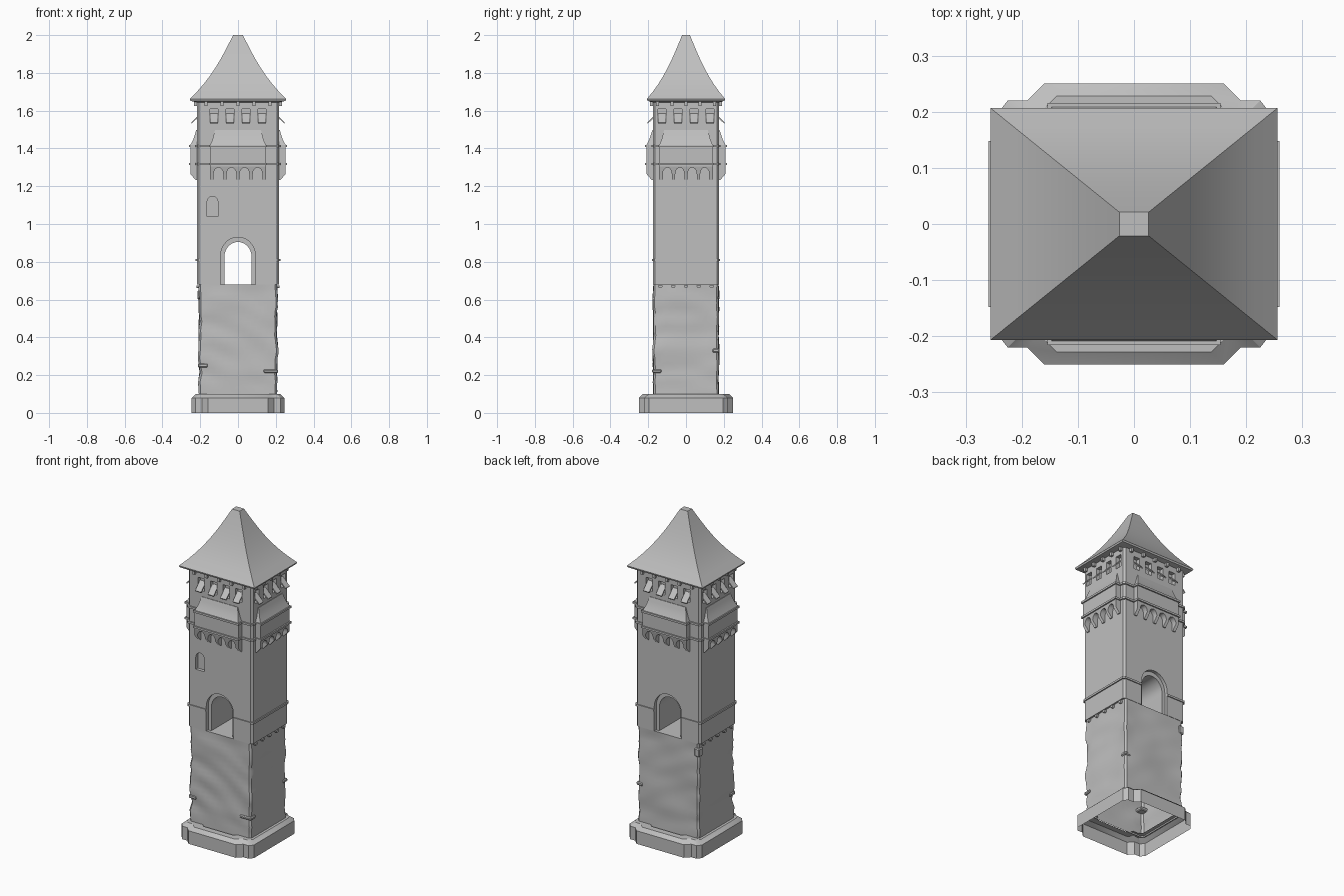
import bpy, bmesh, math
from mathutils import Vector, Matrix, noise

cube = bpy.data.objects.get("Cube")
if cube:
    bpy.data.objects.remove(cube)

stone = bpy.data.materials.new("grey_stone")
stone.use_nodes = True
GREY = (0.52, 0.52, 0.52, 1)
stone.diffuse_color = GREY
stone.node_tree.nodes["Principled BSDF"].inputs["Base Color"].default_value = GREY

HX, HY = 0.218, 0.175          # half width and depth of the shaft
SIDES = [("front", 0, HY, 0.148), ("right", 90, HX, 0.142),
         ("back", 180, HY, 0.148), ("left", 270, HX, 0.142)]


def finish(name, bm, angle=30):
    bmesh.ops.recalc_face_normals(bm, faces=bm.faces)
    me = bpy.data.meshes.new(name)
    bm.to_mesh(me)
    bm.free()
    me.materials.append(stone)
    me.shade_smooth()
    me.set_sharp_from_angle(angle=math.radians(angle))
    ob = bpy.data.objects.new(name, me)
    bpy.context.collection.objects.link(ob)
    return ob


def loft(bm, rings, caps=(True, True)):
    vs = [[bm.verts.new(p) for p in r] for r in rings]
    n = len(vs[0])
    for a, b in zip(vs, vs[1:]):
        for i in range(n):
            j = (i + 1) % n
            bm.faces.new((a[i], a[j], b[j], b[i]))
    if caps[0]:
        bm.faces.new(vs[0][::-1])
    if caps[1]:
        bm.faces.new(vs[-1])
    return vs


def rect(hx, hy, z, c=0.0):
    # rectangle ring, with corners cut by c
    if not c:
        return [(-hx, -hy, z), (hx, -hy, z), (hx, hy, z), (-hx, hy, z)]
    out = []
    for sx, sy in ((-1, -1), (1, -1), (1, 1), (-1, 1)):
        pair = [(sx * hx, sy * (hy - c), z), (sx * (hx - c), sy * hy, z)]
        out += pair if sx * sy > 0 else pair[::-1]
    return out


def box(bm, u, d, z):
    # box between pairs of limits; d is the distance out towards the front
    loft(bm, [[(u[0], -d[0], h), (u[1], -d[0], h), (u[1], -d[1], h), (u[0], -d[1], h)] for h in z])


def arch(u, w, z0, spring, top, steps=14):
    arc = [(u + w * math.cos(math.pi * i / steps),
            spring + (top - spring) * math.sin(math.pi * i / steps)) for i in range(steps + 1)]
    return [(u - w, z0), (u + w, z0)] + arc


def prism(bm, outline, d0, d1):
    return loft(bm, [[(u, -d, z) for u, z in outline] for d in (d0, d1)])


def turn(bm, degrees):
    bm.transform(Matrix.Rotation(math.radians(degrees), 4, 'Z'))


def carve(ob, cutters):
    for c in cutters:
        m = ob.modifiers.new("cut", 'BOOLEAN')
        m.operation = 'DIFFERENCE'
        m.solver = 'EXACT'
        m.object = c
    deps = bpy.context.evaluated_depsgraph_get()
    me = bpy.data.meshes.new_from_object(ob.evaluated_get(deps))
    ob.modifiers.clear()
    ob.data = me
    me.shade_smooth()
    me.set_sharp_from_angle(angle=math.radians(30))


# Plinth with notched corners and a bevelled top, open underneath
def plinth_ring(z, s):
    quarter = [(0.16, 0.25), (0.19, 0.22), (0.225, 0.22), (0.245, 0.195)]
    pts = []
    for sx, sy in ((1, 1), (-1, 1), (-1, -1), (1, -1)):
        q = [(sx * (x - s), sy * (y - s), z) for x, y in quarter]
        pts += q[::-1] if sx * sy > 0 else q
    return pts


bm = bmesh.new()
vs = loft(bm, [plinth_ring(0, 0), plinth_ring(0.08, 0), plinth_ring(0.1, 0.022),
               plinth_ring(0.1, 0.06)], (False, False))
finish("plinth", bm)

# Worn lower shaft: fine rings pushed in and out by stretched noise
LX, LY, NU, NZ = 0.207, 0.173, 12, 24
rings = []
for k in range(NZ + 1):
    z = 0.09 + 0.59 * k / NZ
    corners = [Vector(p) for p in rect(LX, LY, z, 0.01)]
    ring = []
    for i, a in enumerate(corners):
        b = corners[(i + 1) % len(corners)]
        n = NU if i % 2 == 1 else 1
        ring += [a.lerp(b, t / n) for t in range(n)]
    fade = min(1, k / 4, (NZ - k) / 2)
    for p in ring:
        fold = noise.noise(Vector((p.x * 5, p.y * 5, p.z * 11 + p.x * 4))) * 0.009
        corner = abs(p.x) > LX - 0.03 and abs(p.y) > LY - 0.03
        chip = noise.noise(Vector((p.x * 9, p.y * 9, p.z * 30))) * 0.006 if corner else 0
        s = 1 + (fold + chip) * fade / 0.2
        p.x, p.y = p.x * s, p.y * s
    rings.append(ring)
bm = bmesh.new()
loft(bm, rings, (False, True))
finish("lower_shaft", bm, 35)

# Broken stones at the lower corners
bm = bmesh.new()
box(bm, (0.135, 0.213), (0.13, 0.18), (0.212, 0.23))
box(bm, (-0.212, -0.16), (0.13, 0.178), (0.24, 0.262))
box(bm, (0.17, 0.213), (-0.178, -0.14), (0.32, 0.34))
box(bm, (-0.214, -0.18), (-0.178, -0.14), (0.6, 0.65))
bmesh.ops.bevel(bm, geom=bm.edges[:], offset=0.005, segments=1, affect='EDGES')
finish("chipped_corner_stones", bm)

# Cutters for the passage, its stepped surround, the small window and the top windows
bm = bmesh.new()
prism(bm, arch(0, 0.072, 0.6, 0.825, 0.905), -0.4, 0.4)
passage = finish("passage_cutter", bm)

bm = bmesh.new()
for s in (-1, 1):
    prism(bm, arch(0, 0.093, 0.6, 0.83, 0.93), s * (HY - 0.02), s * 0.4)
surround = finish("surround_cutter", bm)

bm = bmesh.new()
prism(bm, arch(-0.135, 0.029, 1.04, 1.115, 1.147, 8), HY - 0.02, 0.4)
WINDOWS = [-0.127, -0.0425, 0.0425, 0.127]
for name, deg, wall, half in SIDES:
    part = bmesh.new()
    for u in WINDOWS:
        box(part, (u - 0.021, u + 0.021), (wall - 0.025, wall + 0.05), (1.532, 1.608))
    turn(part, deg)
    tmp = bpy.data.meshes.new("tmp")
    part.to_mesh(tmp)
    part.free()
    bm.from_mesh(tmp)
    bpy.data.meshes.remove(tmp)
windows = finish("window_cutter", bm)

# Upper shaft and the string course that stops at the passage
bm = bmesh.new()
loft(bm, [rect(HX, HY, 0.68, 0.012), rect(HX, HY, 1.66, 0.012)])
upper = finish("upper_shaft", bm)
bm = bmesh.new()
loft(bm, [rect(HX + 0.007, HY + 0.006, z, 0.012) for z in (0.803, 0.815)])
course = finish("string_course", bm)
carve(upper, [passage, surround, windows])
carve(course, [passage, surround])
for c in (passage, surround, windows):
    bpy.data.objects.remove(c)

# Thin bands round the shaft at gallery level
for name, z in (("lower_band", 1.318), ("upper_band", 1.413)):
    bm = bmesh.new()
    loft(bm, [rect(HX + 0.008, HY + 0.008, h, 0.012) for h in (z - 0.006, z + 0.006)])
    finish(name, bm)

for name, deg, wall, half in SIDES:
    out = wall + 0.033

    # Gallery box with its two bands
    bm = bmesh.new()
    box(bm, (-half, half), (wall - 0.02, out), (1.305, 1.415))
    for z in (1.318, 1.413):
        box(bm, (-half - 0.006, half + 0.006), (wall - 0.02, out + 0.008), (z - 0.006, z + 0.006))
    turn(bm, deg)
    finish(name + "_gallery", bm)

    # Arcade of four arches on sloping corbels
    bm = bmesh.new()
    gap = (half - 0.01) / 2
    lobe = gap / 2 - 0.009
    outline = [(-half, 1.31), (-half, 1.232)]
    for i in range(4):
        c = (i - 1.5) * gap
        outline += [(c - lobe, 1.232)]
        outline += [(c - lobe * math.cos(math.pi * t / 8), 1.265 + 0.034 * math.sin(math.pi * t / 8))
                    for t in range(9)]
        outline += [(c + lobe, 1.232)]
    outline += [(half, 1.232), (half, 1.31)]
    prism(bm, outline, wall - 0.005, out)
    bmesh.ops.bisect_plane(bm, geom=bm.verts[:] + bm.edges[:] + bm.faces[:],
                           plane_co=(0, 0, 1.264), plane_no=(0, 0, 1))
    for v in bm.verts:
        if v.co.z < 1.25 and v.co.y < -wall:
            v.co.y = -wall - 0.006
    turn(bm, deg)
    finish(name + "_corbel_arcade", bm)

    # Hipped gallery roof with a slight inward sweep
    bm = bmesh.new()
    sweep = [(0.0, 0.035, 1.417), (0.012, 0.02, 1.445), (0.02, 0.01, 1.475), (0.026, 0.003, 1.497)]
    loft(bm, [[(-half + i, -wall - d, z), (half - i, -wall - d, z),
               (half - i, -wall + 0.01, z), (-half + i, -wall + 0.01, z)] for i, d, z in sweep])
    turn(bm, deg)
    finish(name + "_gallery_roof", bm, 25)

    # Tilted window flaps
    bm = bmesh.new()
    for u in WINDOWS:
        prof = [(wall - 0.018, 1.585), (wall + 0.03, 1.538), (wall + 0.027, 1.532), (wall - 0.022, 1.578)]
        loft(bm, [[(x, -d, z) for d, z in prof] for x in (u - 0.02, u + 0.02)])
    turn(bm, deg)
    finish(name + "_window_flaps", bm)

    # Rafter ends under the eaves
    bm = bmesh.new()
    for i in range(-2, 3):
        u = i * (0.085 if wall == HY else 0.075)
        box(bm, (u - 0.008, u + 0.008), (wall - 0.01, wall + 0.015), (1.625, 1.65))
    turn(bm, deg)
    finish(name + "_rafter_ends", bm)

    # Round stone knobs below the overhang on the two narrow sides
    if wall == HX:
        bm = bmesh.new()
        for i in range(-2, 3):
            prism(bm, arch(i * 0.068, 0.012, 0.682, 0.675, 0.66, 8)[2:], wall - 0.02, wall + 0.002)
        turn(bm, deg)
        finish(name + "_overhang_knobs", bm)

# Main roof: concave pyramid with a blunt tip and sloping soffit
profile = [(0.21, 1.642), (0.252, 1.652), (0.256, 1.662), (0.215, 1.703), (0.18, 1.743), (0.148, 1.785),
           (0.118, 1.83), (0.09, 1.877), (0.063, 1.927), (0.04, 1.972), (0.026, 2.0)]
bm = bmesh.new()
loft(bm, [rect(x, x * 0.808, z) for x, z in profile])
finish("main_roof", bm, 30)
